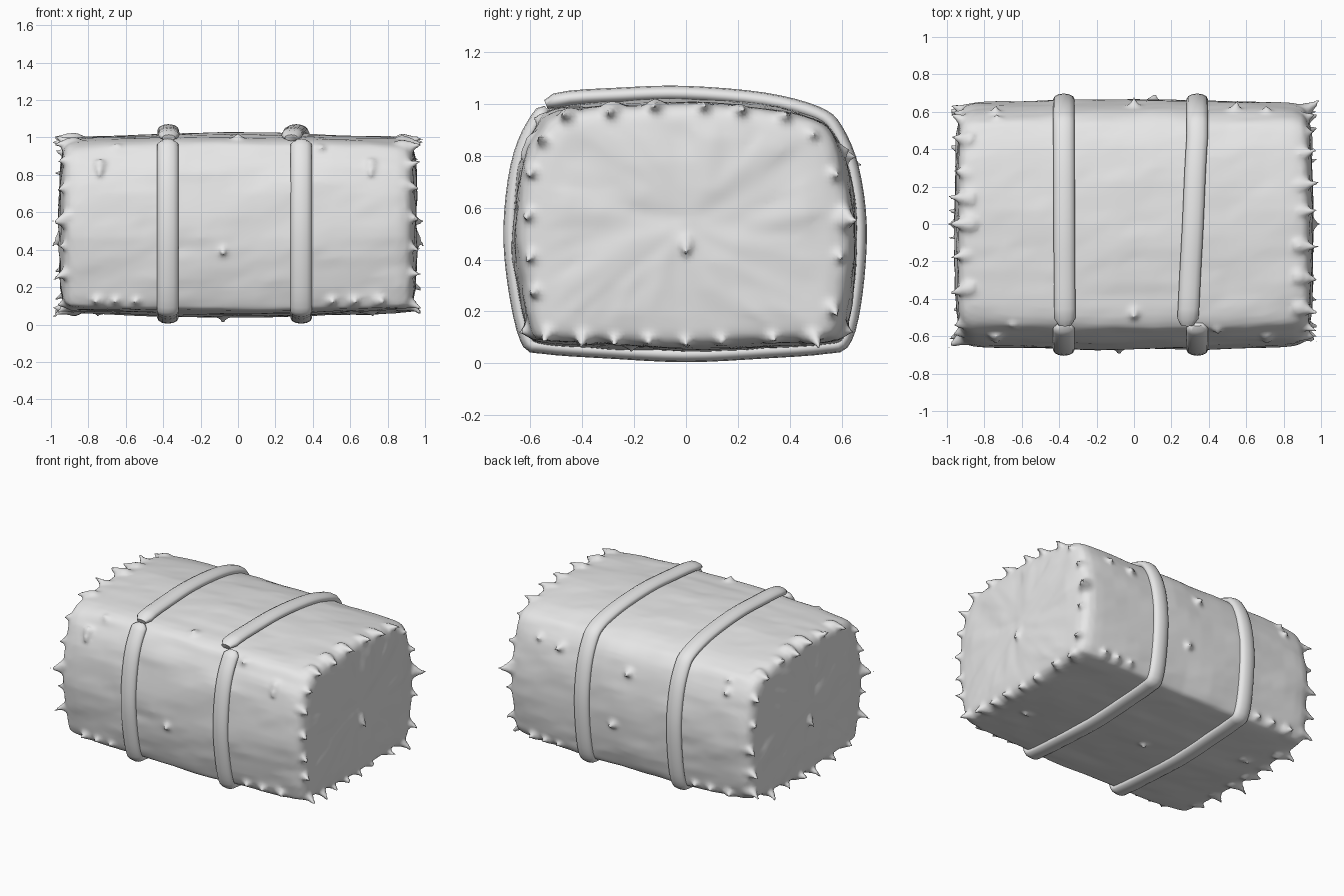
import bpy, bmesh, math, random
from mathutils import Vector, noise

random.seed(7)
cube = bpy.data.objects.get("Cube")
if cube:
    bpy.data.objects.remove(cube, do_unlink=True)

mat = bpy.data.materials.new("plain grey")
mat.use_nodes = True
grey = (0.8, 0.8, 0.8, 1)
mat.diffuse_color = grey
mat.node_tree.nodes["Principled BSDF"].inputs["Base Color"].default_value = grey

MID = Vector((0, 0.53))
# Bulging cross-section (y, z), from the lower front edge up and over
SECTION = [Vector(p) for p in (
    (-.61, .1), (-.655, .3), (-.672, .52), (-.645, .76), (-.585, .915),
    (-.5, .99), (-.25, 1.015), (0, 1.025), (.3, 1.003), (.5, .955),
    (.575, .895), (.635, .75), (.665, .53), (.65, .28), (.61, .1),
    (.54, .07), (.3, .052), (0, .038), (-.3, .052), (-.55, .07))]


def smooth_loop(pts, steps):
    """Closed curve through the points."""
    out, n = [], len(pts)
    for i in range(n):
        a, b, c, d = (pts[(i + k) % n] for k in (-1, 0, 1, 2))
        for s in range(steps):
            t = s / steps
            out.append(0.5 * (2 * b + (c - a) * t + (2 * a - 5 * b + 4 * c - d) * t * t
                              + (3 * b - a - 3 * c + d) * t ** 3))
    return out


def bridge(bm, rings):
    """Skin a list of vertex rings into a closed shell facing outward."""
    faces = [bm.faces.new(rings[0]), bm.faces.new(rings[-1])]
    for a, b in zip(rings, rings[1:]):
        for i in range(len(a)):
            j = (i + 1) % len(a)
            faces.append(bm.faces.new((a[i], a[j], b[j], b[i])))
    bmesh.ops.recalc_face_normals(bm, faces=faces)


def finish(bm, name):
    mesh = bpy.data.meshes.new(name)
    bm.to_mesh(mesh)
    bm.free()
    obj = bpy.data.objects.new(name, mesh)
    bpy.context.collection.objects.link(obj)
    mesh.materials.append(mat)
    bpy.ops.object.select_all(action="DESELECT")
    obj.select_set(True)
    bpy.context.view_layer.objects.active = obj
    bpy.ops.object.shade_smooth_by_angle(angle=math.radians(60))
    return obj


LOOP = smooth_loop(SECTION, 4)


def on_body(p, scale_y, scale_z):
    return MID + Vector(((p.x - MID.x) * scale_y, (p.y - MID.y) * scale_z))


# Straps: flattened tubes wrapped round the bale, the top end lapping over the front one
def strap(name, x_start, x_rest):
    start = 5 * 4 - 1
    path = LOOP[start:] + LOOP[:start + 1]
    bm = bmesh.new()
    rings = []
    last = len(path) - 1
    for i, p in enumerate(path):
        tangent = (path[min(i + 1, last)] - path[max(i - 1, 0)]).normalized()
        out = Vector((-tangent.y, tangent.x))
        lift = 0.006 + 0.02 * max(0, 1 - i / 22)
        centre = on_body(p, 0.995, 0.995) + out * lift
        x = x_start + (x_rest - x_start) * min(1, i / 16)
        size = 0.6 if i in (0, last) else 1
        ring = []
        for k in range(12):
            a = math.tau * k / 12
            q = centre + out * math.sin(a) * 0.03 * size
            ring.append(bm.verts.new((x + math.cos(a) * 0.057 * size, q.x, q.y)))
        rings.append(ring)
    bridge(bm, rings)
    finish(bm, name)


strap("right_strap", -.37, -.375)
strap("left_strap", .285, .338)

# Bale body: the section lofted along x (x, width, height), with creases
HALF = [(0, 1, 1), (.1, 1, 1), (.2, 1, .997), (.3, .998, .994), (.4, .996, .988),
        (.5, .992, .98), (.6, .988, .972), (.7, .984, .965), (.8, .978, .958),
        (.86, .97, .95), (.9, .95, .935), (.925, .91, .9), (.937, .84, .84),
        (.945, .7, .7), (.951, .5, .5), (.955, .3, .3), (.957, .1, .1)]
bm = bmesh.new()
rings = []
for x, w, h in [(-x, w, h) for x, w, h in reversed(HALF[1:])] + HALF:
    ring = []
    for p in LOOP:
        y, z = on_body(p, w, h)
        dent = noise.noise(Vector((x * 3, y * 6, z * 6))) * 0.014
        dent += noise.noise(Vector((x * 5, y * 14, z * 14))) * 0.01
        if w > 0.8:
            y, z = on_body(p, w + dent, h + dent)
            ring.append(bm.verts.new((x, y, z)))
        else:
            ring.append(bm.verts.new((x + dent, y, z)))
    rings.append(ring)
bridge(bm, rings)


# Straw tufts: short curved thorns that get fused into the body
def tuft(base, direction, length, radius, droop=0.25):
    d = Vector(direction).normalized()
    u = d.orthogonal().normalized()
    v = d.cross(u)
    rings = []
    for t, r in ((-.5, 1.5), (-.1, 1.35), (.15, 1), (.4, .7), (.7, .45), (.95, .28), (1.1, .1)):
        c = Vector(base) + d * length * t - Vector((0, 0, droop * length * max(t, 0) ** 2))
        rings.append([bm.verts.new(c + (u * math.cos(a) + v * math.sin(a)) * radius * r)
                      for a in (math.tau * k / 10 for k in range(10))])
    bridge(bm, rings)


# Tufts round each end: walk the section and drop one at uneven distances
for side in (1, -1):
    travelled, gap = 0, 0.1
    for a, b in zip(LOOP, LOOP[1:] + LOOP[:1]):
        travelled += (b - a).length
        if travelled < gap:
            continue
        travelled, gap = 0, random.uniform(.12, .18)
        size = random.uniform(.88, .92)
        p = on_body(b, size, size)
        r = (p - MID).normalized() * random.uniform(.2, .6)
        tuft((side * .905, p.x, p.y), (side, r.x, r.y + random.uniform(-.1, .1)),
             random.uniform(.065, .09), random.uniform(.03, .04), random.uniform(-.2, .4))
    # middle of the end face, and one longer straw
    tuft((side * .95, 0, .46), (side, 0, -.7), .055, .028)
    tuft((side * .92, side * .61, .55), (side, side * .7, 0), .09, .035, 0)

# Stray tufts over the long sides: base, direction
for x in (-.75, -.65, -.54, .5, .62, .76):
    tuft((x, -.605, .13), (x * .6, -1, -.2), .045, .03)
    tuft((-x, .605, .13), (-x * .6, 1, -.1), .045, .03)
for x in (-.74, .71):
    tuft((x, -.6, .84), (0, -1, -.6), .05, .028)
    tuft((x, .59, .82), (0, 1, .2), .05, .03)
    tuft((x, -.3 * x, .075), (x, 0, -1), .03, .03)
for base, aim in (((0, .63, .77), (0, 1, .2)), ((0, -.48, .99), (0, -.5, 1)),
                  ((-.08, -.655, .4), (0, -1, -.3)), ((.54, .61, .8), (.3, 1, .2)),
                  ((-.64, -.53, .94), (-.5, -.4, 1)), ((.44, -.55, .94), (.3, -1, .5)),
                  ((.1, .655, .4), (.3, 1, -.2)), ((-.72, .55, .88), (-.3, .6, .5)),
                  ((-.08, 0, .045), (0, 0, -1))):
    tuft(base, aim, .05 if base[2] > .05 else .032, .03)

# Fuse body and tufts into one soft skin
body = finish(bm, "bale_body")
fuse = body.modifiers.new("fuse", "REMESH")
fuse.mode = "VOXEL"
fuse.voxel_size = 0.015
fuse.use_smooth_shade = True
soften = body.modifiers.new("soften", "SMOOTH")
soften.factor = 0.5
soften.iterations = 3
for name in ("fuse", "soften"):
    bpy.ops.object.modifier_apply(modifier=name)
